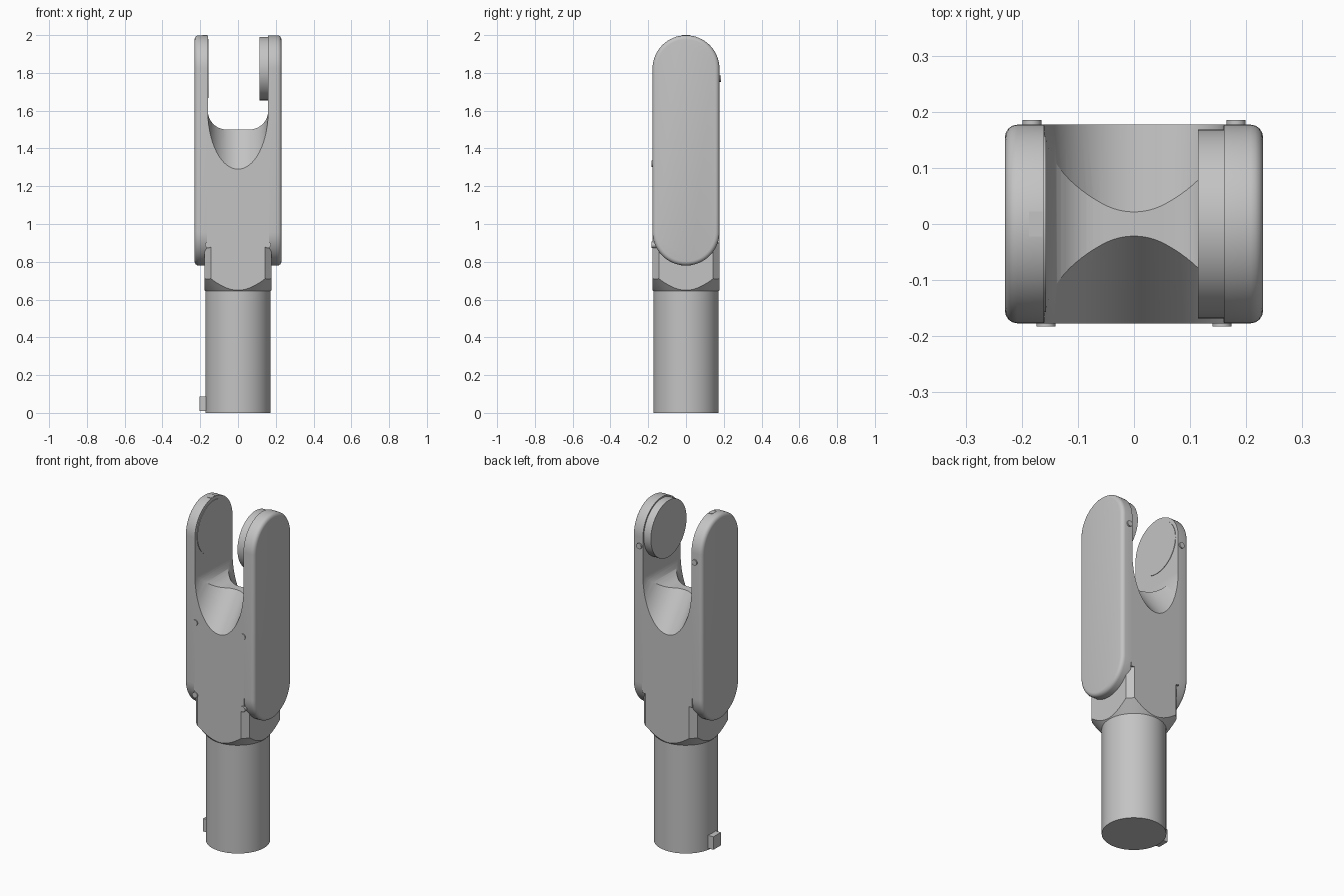
import bpy, bmesh
from math import sin, cos, pi, sqrt
from mathutils import Vector, Matrix

cube = bpy.data.objects.get("Cube")
if cube:
    bpy.data.objects.remove(cube, do_unlink=True)

grey = bpy.data.materials.new("plain_grey")
grey.use_nodes = True
grey.diffuse_color = (0.55, 0.55, 0.55, 1)
grey.node_tree.nodes["Principled BSDF"].inputs["Base Color"].default_value = (0.55, 0.55, 0.55, 1)

HALF = 0.177      # half depth of the fork
INNER = 0.16      # inner face of the cheeks
EYE_Z = 1.823     # centre of the rounded cheek tops


def finish(bm, name):
    bmesh.ops.recalc_face_normals(bm, faces=bm.faces)
    mesh = bpy.data.meshes.new(name)
    bm.to_mesh(mesh)
    bm.free()
    mesh.materials.append(grey)
    obj = bpy.data.objects.new(name, mesh)
    bpy.context.collection.objects.link(obj)
    return obj


def sweep(name, points, vector, bevel=0):
    """Extrude a closed outline along a vector, optionally rounding the far rim."""
    bm = bmesh.new()
    face = bm.faces.new([bm.verts.new(p) for p in points])
    far = bmesh.ops.extrude_face_region(bm, geom=[face], use_keep_orig=True)["geom"]
    verts = [g for g in far if isinstance(g, bmesh.types.BMVert)]
    bmesh.ops.translate(bm, verts=verts, vec=vector)
    if bevel:
        rim = [e for e in bm.edges if all(v in verts for v in e.verts)]
        bmesh.ops.recalc_face_normals(bm, faces=bm.faces)
        bmesh.ops.bevel(bm, geom=rim, offset=bevel, segments=4, profile=0.5, affect='EDGES')
    return finish(bm, name)


def cylinder(name, start, end, r1, r2=None, segments=64):
    """Round bar or cone between two points."""
    a, b = Vector(start), Vector(end)
    turn = (b - a).to_track_quat('Z', 'Y').to_matrix().to_4x4()
    bm = bmesh.new()
    bmesh.ops.create_cone(bm, cap_ends=True, segments=segments, radius1=r1,
                          radius2=r1 if r2 is None else r2, depth=(b - a).length,
                          matrix=Matrix.Translation((a + b) / 2) @ turn)
    return finish(bm, name)


def box(name, low, high):
    (x, y, z), (X, Y, Z) = low, high
    return sweep(name, [(x, y, z), (X, y, z), (X, Y, z), (x, Y, z)], (0, 0, Z - z))


def boolean(obj, cutter, operation):
    mod = obj.modifiers.new("cut", 'BOOLEAN')
    mod.operation, mod.solver, mod.object = operation, 'EXACT', cutter
    bpy.context.view_layer.objects.active = obj
    bpy.ops.object.modifier_apply(modifier=mod.name)
    bpy.data.objects.remove(cutter, do_unlink=True)


def arc(cx, cz, rx, rz, start, end, steps):
    angles = [start + (end - start) * i / steps for i in range(steps + 1)]
    return [(cx + rx * cos(a), cz + rz * sin(a)) for a in angles]


parts = []

# Round shaft with its locating key
parts.append(cylinder("shaft", (0, 0, 0), (0, 0, 0.66), 0.173))
parts.append(box("shaft_key", (-0.205, -0.035, 0.01), (-0.15, 0.035, 0.087)))

# Chamfered square collar, turned to a cone underneath
c = HALF - 0.033
outline = []
for sx, sy in ((1, 1), (-1, 1), (-1, -1), (1, -1)):
    corner = [(sx * HALF, sy * c, 0.62), (sx * c, sy * HALF, 0.62)]
    outline += corner if sx * sy > 0 else corner[::-1]
collar = sweep("collar", outline, (0, 0, 0.3))
boolean(collar, cylinder("collar_cone", (0, 0, 0.63), (0, 0, 0.95), 0.161, 0.427, 96), 'INTERSECT')
parts.append(collar)

# Fork body with a rounded slot and two sloping scoops that form the saddle
body = box("fork_body", (-0.165, -HALF, 0.9), (0.165, HALF, 1.65))
slot = arc(-0.06, 1.6, 0.1, 0.1, pi, 1.5 * pi, 12) + arc(0.06, 1.6, 0.1, 0.1, 1.5 * pi, 2 * pi, 12)
slot += [(INNER, 1.9), (-INNER, 1.9)]
boolean(body, sweep("slot_cutter", [(x, -0.3, z) for x, z in slot], (0, 0.6, 0)), 'DIFFERENCE')
scoop = arc(0, 1.6, INNER, 0.31, pi, 2 * pi, 40) + [(INNER, 1.95), (-INNER, 1.95)]
slope, margin = 1.35, 0.04
for side in (-1, 1):
    edge = HALF + margin
    profile = [(x, side * edge, z - slope * margin) for x, z in scoop]
    cutter = sweep("scoop_cutter", profile, (0, -side * edge, slope * edge))
    boolean(body, cutter, 'DIFFERENCE')
parts.append(body)

# Two cheek plates with round ends and softened outer rims
stadium = arc(0, EYE_Z, HALF, 0.176, 0, pi, 32) + arc(0, 0.957, HALF, HALF, pi, 2 * pi, 32)
for side, label in ((1, "left"), (-1, "right")):
    points = [(side * INNER, y, z) for y, z in stadium]
    parts.append(sweep(label + "_cheek", points, (side * 0.07, 0, 0), 0.022))

    # Small pins on the front and back
    for z, level in ((0.89, "lower"), (1.32, "upper")):
        x = side * 0.157
        parts.append(cylinder(f"{label}_{level}_front_pin", (x, -0.14, z), (x, -0.183, z), 0.017, segments=24))
    x = side * 0.182
    parts.append(cylinder(label + "_back_pin", (x, 0.15, 1.77), (x, 0.185, 1.77), 0.017, segments=24))

# Bearing discs: thick on one side, thin on the other
parts.append(cylinder("left_disc", (0.17, 0, EYE_Z), (0.114, 0, EYE_Z), 0.168))
parts.append(cylinder("right_disc", (-0.17, 0, EYE_Z), (-0.157, 0, EYE_Z), 0.157))

# Little stop on top of the right cheek
parts.append(box("top_stop", (-0.187, -0.022, 1.97), (-0.163, 0.022, 2.0)))

# Smooth the curved faces, keep the edges sharp
bpy.ops.object.select_all(action='DESELECT')
for part in parts:
    part.select_set(True)
bpy.context.view_layer.objects.active = parts[0]
bpy.ops.object.shade_smooth_by_angle(angle=pi / 6)
